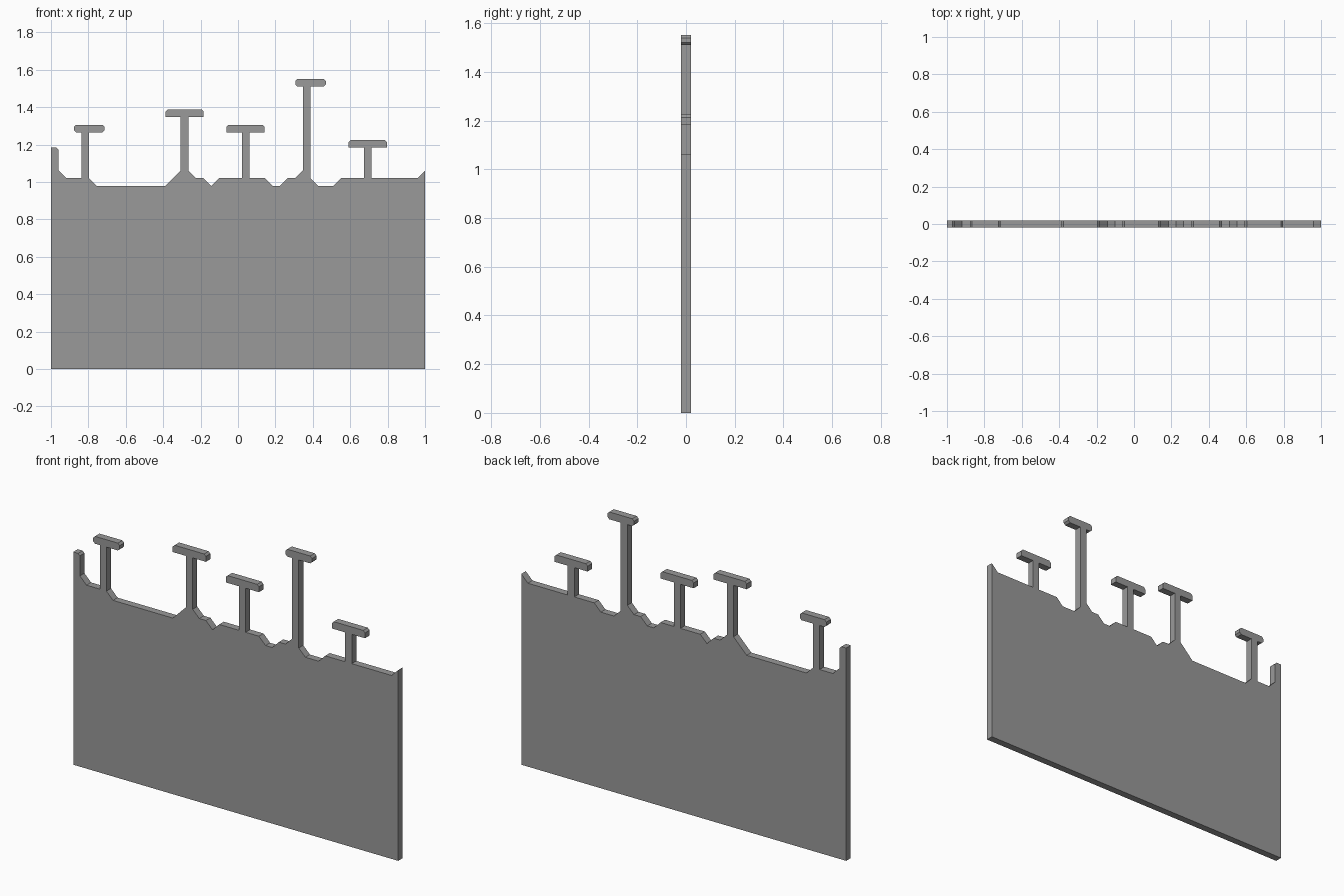
import bpy, bmesh

if "Cube" in bpy.data.objects:
    bpy.data.objects.remove(bpy.data.objects["Cube"])

U = 2 / 49        # grid step shared by the whole silhouette
C = 0.27          # corner cut, in grid steps
HALF = 0.02       # half thickness


def tee(x, base_l, base_r, bar_l, bar_r, top, cut_bottom):
    """Post one step wide with a flat cap, traced left to right."""
    low = top - 1
    b = C if cut_bottom else 0
    pts = [(x, base_l), (x, low), (bar_l + b, low)]
    if b:
        pts.append((bar_l, low + b))
    pts += [(bar_l, top - C), (bar_l + C, top), (bar_r - C, top), (bar_r, top - C)]
    if b:
        pts.append((bar_r, low + b))
    return pts + [(bar_r - b, low), (x + 1, low), (x + 1, base_r)]


# Silhouette in grid steps: end post, ragged edge and five capped posts
outline = [(0, 0), (0, 29), (1 - C, 29), (1, 29 - C), (1, 26), (2, 25)]
outline += tee(4, 25, 25, 3, 7, 32, True)
outline += [(6, 24), (15, 24)]
outline += tee(17, 26, 26, 15, 20, 34, False)
outline += [(19, 25), (20, 25), (21, 24), (22, 25)]
outline += tee(25, 25, 25, 23, 28, 32, False)
outline += [(28, 25), (29, 24), (30, 24), (31, 25), (32, 25)]
outline += tee(33, 26, 25, 32, 36, 38, True)
outline += [(35, 24), (37, 24), (38, 25)]
outline += tee(41, 25, 25, 39, 44, 30, False)
outline += [(48, 25), (49, 26), (49, 0)]

# Panel: silhouette extruded through its thickness
bm = bmesh.new()
face = bm.faces.new([bm.verts.new((x * U - 1, -HALF, z * U)) for x, z in outline])
ext = bmesh.ops.extrude_face_region(bm, geom=[face], use_keep_orig=True)
back = [g for g in ext["geom"] if isinstance(g, bmesh.types.BMVert)]
bmesh.ops.translate(bm, verts=back, vec=(0, 2 * HALF, 0))
bmesh.ops.recalc_face_normals(bm, faces=bm.faces)
mesh = bpy.data.meshes.new("skyline_panel")
bm.to_mesh(mesh)
bm.free()

# Dark grey finish
grey = bpy.data.materials.new("dark_grey")
grey.diffuse_color = (0.32, 0.32, 0.32, 1)
grey.use_nodes = True
grey.node_tree.nodes["Principled BSDF"].inputs["Base Color"].default_value = grey.diffuse_color
mesh.materials.append(grey)
bpy.context.collection.objects.link(bpy.data.objects.new("skyline_panel", mesh))
